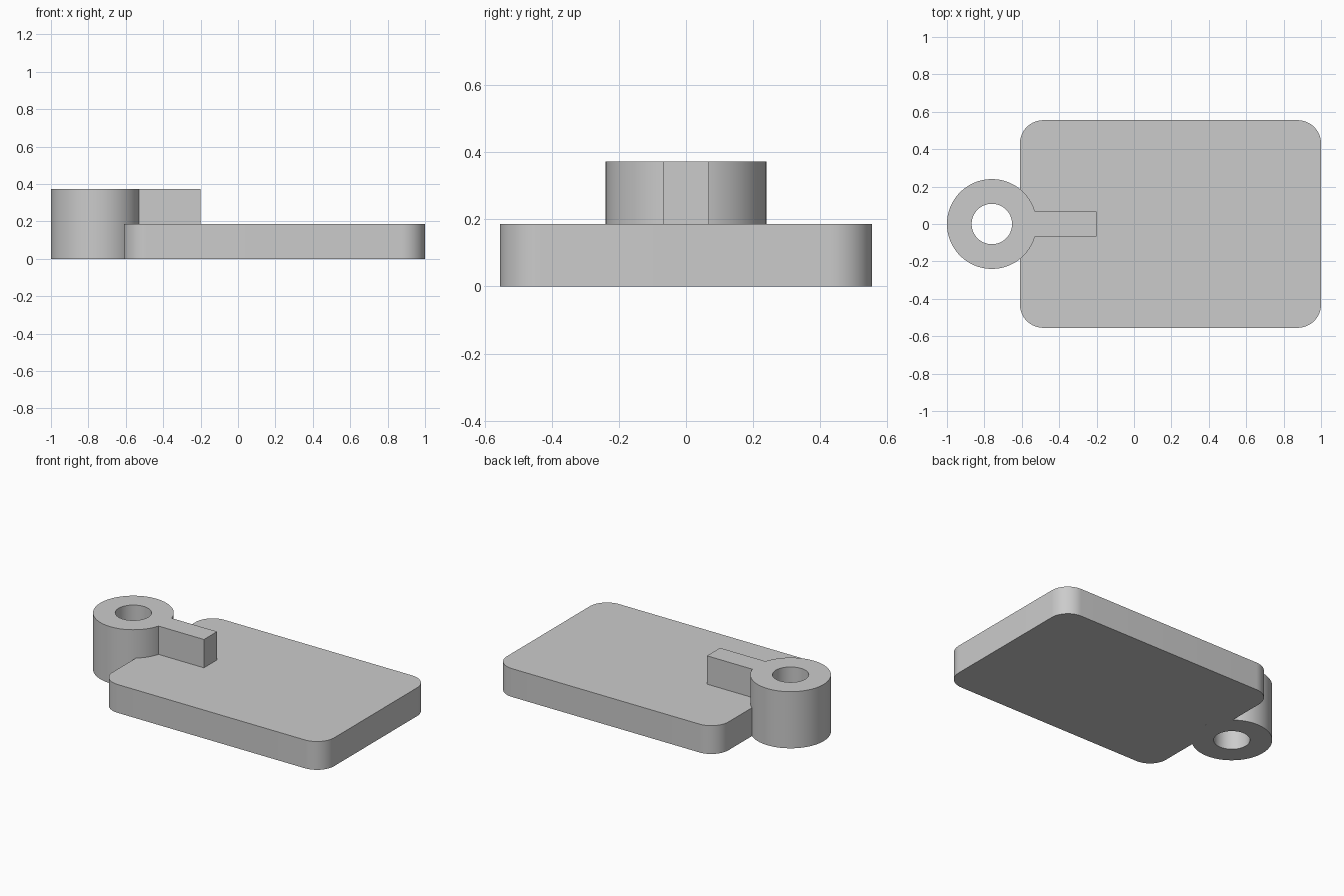
import bpy
import bmesh
from math import asin, acos, cos, sin, pi, sqrt, radians

if "Cube" in bpy.data.objects:
    bpy.data.objects.remove(bpy.data.objects["Cube"])

# Overall dimensions
RING_X, OUTER, INNER = -0.76, 0.24, 0.108
LEFT, RIGHT, HALF_Y, CORNER = -0.61, 1.0, 0.555, 0.125
PLATE_H, RING_H = 0.186, 0.372
ARM_END, ARM_HALF = -0.2, 0.068

grey = bpy.data.materials.new("plain grey")
grey.use_nodes = True
colour = (0.6, 0.6, 0.6, 1)
grey.diffuse_color = colour
grey.node_tree.nodes["Principled BSDF"].inputs["Base Color"].default_value = colour


def arc(cx, cy, radius, start, end, steps):
    """Points along an arc, both ends included."""
    angles = [start + (end - start) * i / steps for i in range(steps + 1)]
    return [(cx + radius * cos(a), cy + radius * sin(a)) for a in angles]


def finish(name, bm):
    bmesh.ops.recalc_face_normals(bm, faces=bm.faces)
    mesh = bpy.data.meshes.new(name)
    bm.to_mesh(mesh)
    bm.free()
    mesh.materials.append(grey)
    obj = bpy.data.objects.new(name, mesh)
    bpy.context.collection.objects.link(obj)
    bpy.ops.object.select_all(action="DESELECT")
    obj.select_set(True)
    bpy.context.view_layer.objects.active = obj
    bpy.ops.object.shade_smooth_by_angle(angle=radians(30))


def prism(name, outline, bottom, top):
    """Extrude a closed outline between two heights."""
    bm = bmesh.new()
    low = [bm.verts.new((x, y, bottom)) for x, y in outline]
    high = [bm.verts.new((x, y, top)) for x, y in outline]
    caps = [bm.faces.new(low), bm.faces.new(high)]
    for i in range(len(low)):
        bm.faces.new((low[i - 1], low[i], high[i], high[i - 1]))
    bmesh.ops.recalc_face_normals(bm, faces=bm.faces)
    bmesh.ops.triangulate(bm, faces=caps)
    finish(name, bm)


# Rounded base plate, notched where the ring sits against its edge
notch = acos((LEFT - RING_X) / OUTER)
outline = []
corners = [(RIGHT, -1, -pi / 2), (RIGHT, 1, 0), (LEFT, 1, pi / 2), (LEFT, -1, pi)]
for x, side, start in corners:
    inset = -CORNER if x == RIGHT else CORNER
    outline += arc(x + inset, side * (HALF_Y - CORNER), CORNER, start, start + pi / 2, 16)
    if x == LEFT and side == 1:
        outline += arc(RING_X, 0, OUTER, notch, -notch, 28)
prism("base_plate", outline, 0, PLATE_H)

# Arm lying on the plate, its near end hugging the ring
hug = asin(ARM_HALF / OUTER)
prism("arm", arc(RING_X, 0, OUTER, hug, -hug, 10)
      + [(ARM_END, -ARM_HALF), (ARM_END, ARM_HALF)], PLATE_H, RING_H)

# Full-height ring with a through hole
bm = bmesh.new()
section = [(INNER, 0), (OUTER, 0), (OUTER, RING_H), (INNER, RING_H)]
loops = [[bm.verts.new((x, y, z)) for x, y in arc(RING_X, 0, r, 0, 2 * pi, 96)[:-1]]
         for r, z in section]
for k in range(4):
    a, b = loops[k - 1], loops[k]
    for i in range(96):
        bm.faces.new((a[i - 1], a[i], b[i], b[i - 1]))
finish("ring", bm)
